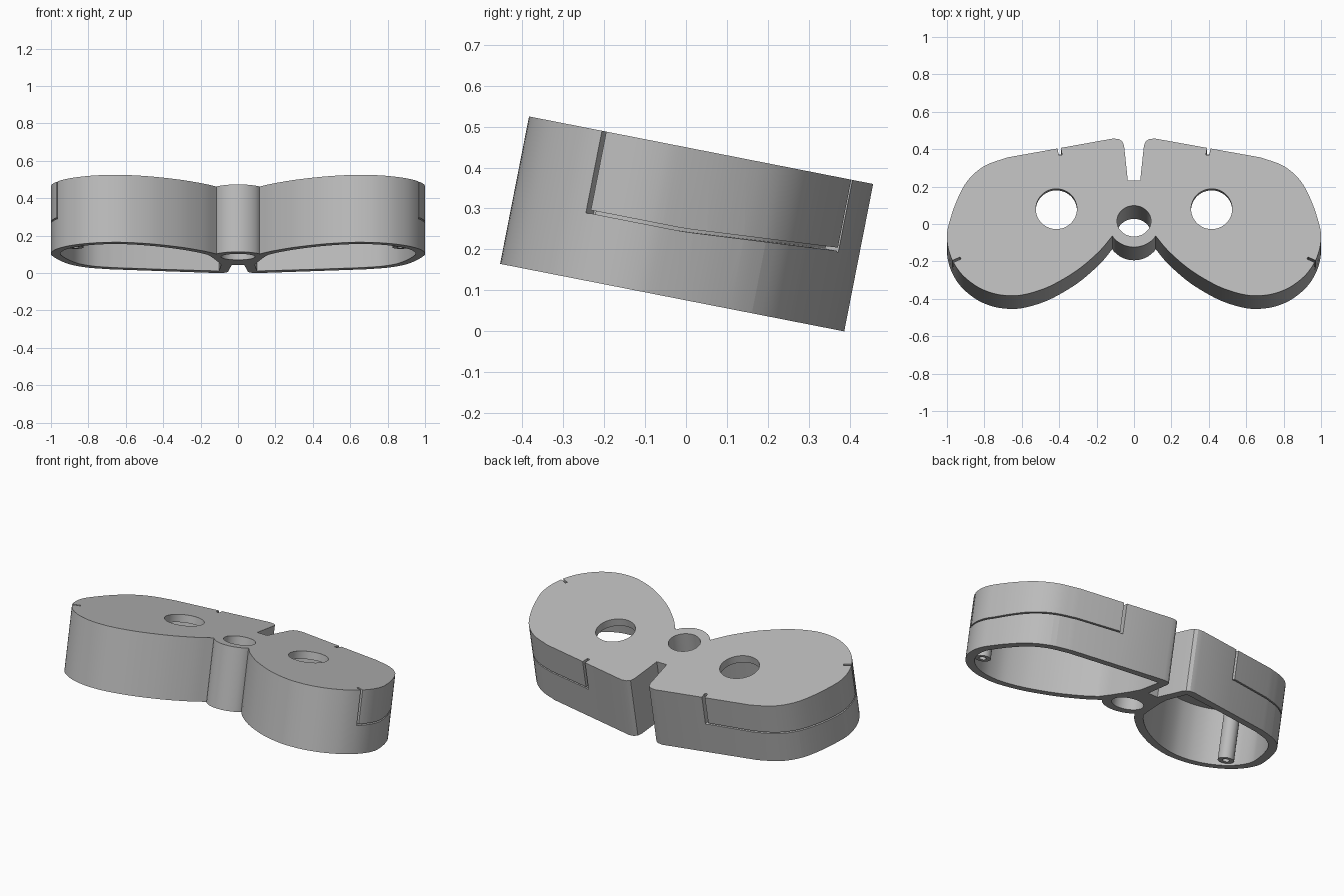
import bpy, bmesh, math
from mathutils import Vector, Matrix

if "Cube" in bpy.data.objects:
    bpy.data.objects.remove(bpy.data.objects["Cube"])

TOP, WALL = 0.1835, 0.05
PLACE = Matrix.Translation((0, 0, 0.2625)) @ Matrix.Rotation(math.radians(-11.1), 4, 'X')

grey = bpy.data.materials.new("plain grey")
grey.use_nodes = True
grey.diffuse_color = (0.5, 0.5, 0.5, 1)
grey.node_tree.nodes["Principled BSDF"].inputs["Base Color"].default_value = (0.5, 0.5, 0.5, 1)


def make(name, bm):
    bmesh.ops.recalc_face_normals(bm, faces=bm.faces)
    mesh = bpy.data.meshes.new(name)
    bm.to_mesh(mesh)
    bm.free()
    mesh.materials.append(grey)
    ob = bpy.data.objects.new(name, mesh)
    bpy.context.collection.objects.link(ob)
    return ob


def prism(name, pts, low, high):
    bm = bmesh.new()
    face = bm.faces.new([bm.verts.new((p[0], p[1], low)) for p in pts])
    new = bmesh.ops.extrude_face_region(bm, geom=[face])["geom"]
    verts = [v for v in new if isinstance(v, bmesh.types.BMVert)]
    bmesh.ops.translate(bm, verts=verts, vec=(0, 0, high - low))
    return make(name, bm)


def disc(x, y, r, ry=None, n=48):
    steps = [2 * math.pi * i / n for i in range(n)]
    return [(x + r * math.cos(a), y + (ry or r) * math.sin(a)) for a in steps]


def smooth(points, n=4):
    p = [Vector(q) for q in points]
    p = [2 * p[0] - p[1]] + p + [2 * p[-1] - p[-2]]
    out = []
    for a, b, c, d in zip(p, p[1:], p[2:], p[3:]):
        for t in (i / n for i in range(n)):
            out.append(0.5 * (2 * b + (c - a) * t + (2 * a - 5 * b + 4 * c - d) * t * t
                              + (3 * b - a - 3 * c + d) * t ** 3))
    return out + [p[-2]]


def inset(pts, dist, closed=True):
    # Moves a clockwise path inward with mitred corners
    out, n = [], len(pts)
    for i, p in enumerate(pts):
        before = pts[i - 1] if closed or i else 2 * p - pts[1]
        after = pts[(i + 1) % n] if closed or i < n - 1 else 2 * p - pts[i - 1]
        d1, d2 = (p - before).normalized(), (after - p).normalized()
        n1, n2 = Vector((d1.y, -d1.x)), Vector((d2.y, -d2.x))
        m = (n1 + n2).normalized()
        out.append(p + m * dist / max(m.dot(n1), 0.4))
    return out


def flip(pts):
    return [Vector((-p[0], p[1])) for p in pts]


def cut(target, cutter):
    mod = target.modifiers.new("cut", 'BOOLEAN')
    mod.operation, mod.solver, mod.object = 'DIFFERENCE', 'EXACT', cutter
    bpy.context.view_layer.objects.active = target
    bpy.ops.object.modifier_apply(modifier=mod.name)
    bpy.data.objects.remove(cutter)


def finish(ob):
    ob.matrix_world = PLACE
    bpy.ops.object.select_all(action='DESELECT')
    ob.select_set(True)
    bpy.context.view_layer.objects.active = ob
    bpy.ops.object.shade_smooth_by_angle(angle=math.radians(25))


# One lobe of the outline, from the back middle round to the front pillar
back = [Vector((0.11, 0.43)), Vector((0.4, 0.377))]
lobe = back + smooth([
    (0.68, 0.326), (0.8, 0.28), (0.89, 0.2), (0.95, 0.086), (0.99, -0.036), (1.0, -0.1),
    (0.993, -0.169), (0.968, -0.24), (0.92, -0.311), (0.85, -0.37), (0.78, -0.405),
    (0.7, -0.424), (0.6, -0.423), (0.48, -0.388), (0.38, -0.337), (0.28, -0.27),
    (0.18, -0.179), (0.115, -0.1)])
notch = [Vector(p) for p in ((0.033, 0.2), (0.053, 0.39), (0.062, 0.414), (0.08, 0.426))]

# Front pillar arc, concentric with the middle hole
arc = [Vector((0.144 * math.sin(a), -0.018 - 0.144 * math.cos(a)))
       for a in (math.radians(50 - 10 * i) for i in range(11))]
side = notch + lobe
housing = prism("housing", side + arc + flip(side)[::-1], -TOP, TOP)

# Hollow each lobe from below
inner = [Vector(p) for p in ((0.09, -0.02), (0.055, 0.12), (0.04, 0.2))]
cavity = inset([Vector((0.055, 0.43))] + lobe[1:] + inner, WALL)
for pts in (cavity, flip(cavity)):
    cut(housing, prism("cavity_cutter", pts, -0.3, TOP - 0.045))

# Round openings
cut(housing, prism("middle_hole_cutter", disc(0, -0.02, 0.091, 0.084), -0.3, 0.3))
for s in (-1, 1):
    cut(housing, prism("eye_hole_cutter", disc(0.415 * s, 0.046, 0.11), 0, 0.3))

# Seam round each outer side, with a slot up to the top at both ends
seam = [back[0].lerp(back[1], 1.0)] + [p for p in lobe[2:] if p.x > 0.67 and p.y > -0.245]
seam = seam[:next((i for i, p in enumerate(seam) if p.y < -0.243), len(seam))]
outer, deep = inset(seam, -0.02, False), inset(seam, 0.03, False)


def seam_cutter(s):
    bm = bmesh.new()
    rings = []
    for p, o, d in zip(seam, outer, deep):
        w = -0.016 + 0.07 * max(p.y, 0)
        rings.append([bm.verts.new((s * q.x, q.y, w + h))
                      for q, h in ((o, -0.004), (d, -0.004), (d, 0.004), (o, 0.004))])
    for a, b in zip(rings, rings[1:]):
        for i in range(4):
            j = (i + 1) % 4
            bm.faces.new((a[i], a[j], b[j], b[i]))
    bm.faces.new(rings[0])
    bm.faces.new(rings[-1])
    return make("seam_cutter", bm)


def slot_cutter(s, centre, tangent, width, depth, low):
    t = tangent.normalized()
    n = Vector((t.y, -t.x))
    pts = [centre + t * width * a / 2 + n * b
           for a, b in ((-1, -0.03), (1, -0.03), (1, depth), (-1, depth))]
    return prism("slot_cutter", pts if s > 0 else flip(pts), low, 0.3)


for s in (-1, 1):
    cut(housing, seam_cutter(s))
    cut(housing, slot_cutter(s, seam[0], back[1] - back[0], 0.018, 0.038, 0.004))
    cut(housing, slot_cutter(s, seam[-1], seam[-1] - seam[-2], 0.012, 0.045, -0.021))
finish(housing)

# Screw posts inside the outer front corners
for s, label in ((-1, "right"), (1, "left")):
    post = prism(label + "_screw_post", disc(0.87 * s, -0.225, 0.045, n=32), -TOP + 0.012, TOP - 0.04)
    cut(post, prism("screw_hole_cutter", disc(0.87 * s, -0.225, 0.02, n=24), -0.3, 0.0))
    finish(post)
